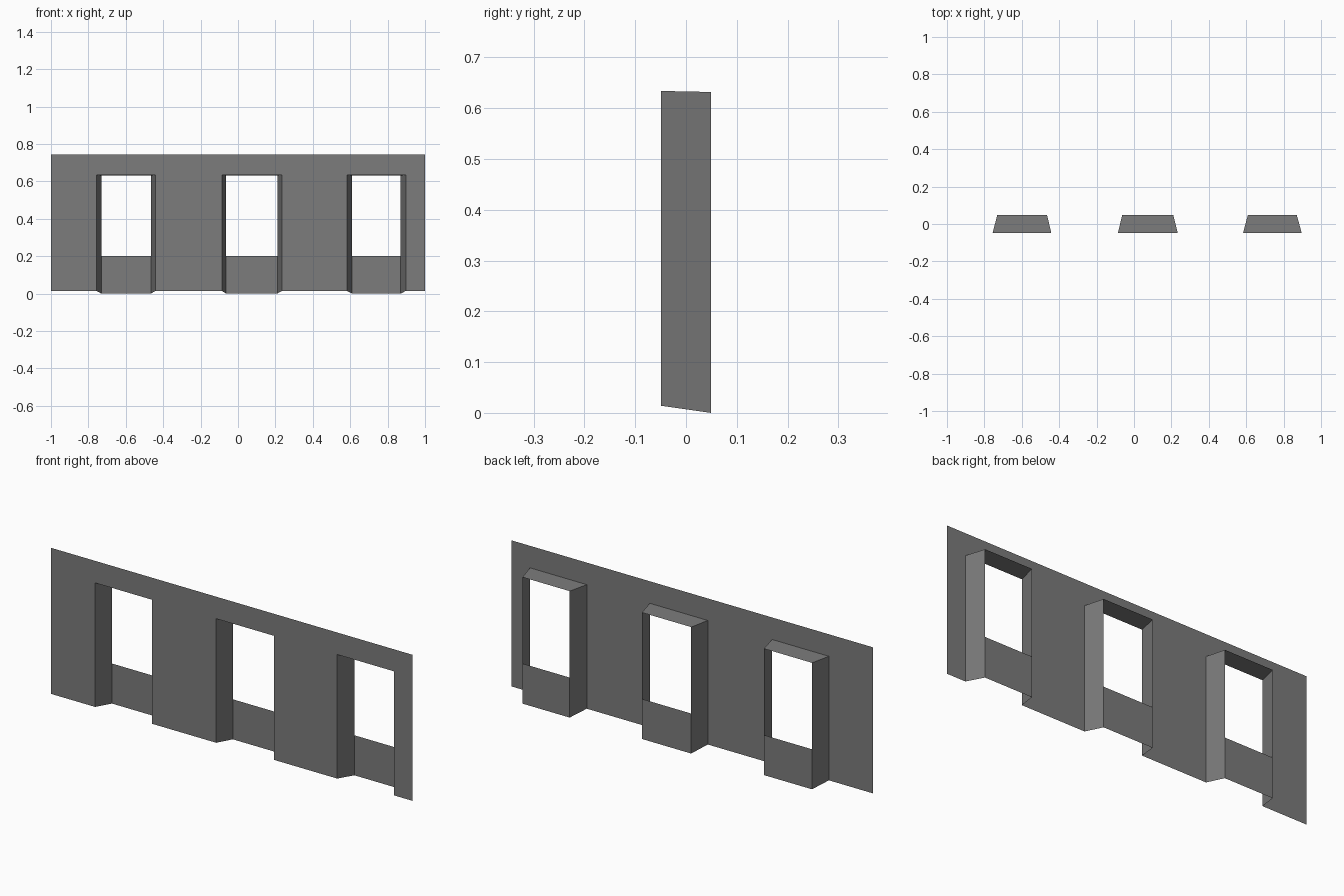
import bpy, bmesh

if "Cube" in bpy.data.objects:
    bpy.data.objects.remove(bpy.data.objects["Cube"])

Y_FRONT, Y_BACK = -0.049, 0.049
WALL_BOTTOM, WALL_TOP = 0.014, 0.744
HEAD_FRONT, HEAD_BACK = 0.634, 0.632
SILL = 0.2

# Each bay: front left/right x, back left/right x
BAYS = [(-0.756, -0.442, -0.731, -0.465),
        (-0.086, 0.234, -0.063, 0.21),
        (0.583, 0.897, 0.609, 0.87)]

# Dark grey for every part
grey = bpy.data.materials.new("dark_grey")
grey.diffuse_color = (0.2, 0.2, 0.2, 1)
grey.use_nodes = True
grey.node_tree.nodes["Principled BSDF"].inputs["Base Color"].default_value = grey.diffuse_color


def sheet(name, quads):
    bm = bmesh.new()
    for quad in quads:
        bm.faces.new([bm.verts.new(p) for p in quad])
    bmesh.ops.remove_doubles(bm, verts=bm.verts, dist=0.0001)
    mesh = bpy.data.meshes.new(name)
    bm.to_mesh(mesh)
    bm.free()
    mesh.materials.append(grey)
    obj = bpy.data.objects.new(name, mesh)
    bpy.context.collection.objects.link(obj)
    return obj


def upright(x0, x1, z0, z1, y):
    return [(x0, y, z0), (x1, y, z0), (x1, y, z1), (x0, y, z1)]


# Thin wall: piers between the bays with a continuous band above them
edges = [-1.0] + [x for bay in BAYS for x in bay[:2]] + [1.0]
wall = []
for i, (x0, x1) in enumerate(zip(edges, edges[1:])):
    wall.append(upright(x0, x1, HEAD_FRONT, WALL_TOP, Y_FRONT))
    if i % 2 == 0:
        wall.append(upright(x0, x1, WALL_BOTTOM, HEAD_FRONT, Y_FRONT))
sheet("wall", wall)

for n, (fl, fr, bl, br) in enumerate(BAYS, 1):
    # Splayed side jambs and soffit of the recess
    left = [(fl, Y_FRONT, WALL_BOTTOM), (fl, Y_FRONT, HEAD_FRONT),
            (bl, Y_BACK, HEAD_BACK), (bl, Y_BACK, 0)]
    right = [(fr, Y_FRONT, WALL_BOTTOM), (br, Y_BACK, 0),
             (br, Y_BACK, HEAD_BACK), (fr, Y_FRONT, HEAD_FRONT)]
    soffit = [(fl, Y_FRONT, HEAD_FRONT), (fr, Y_FRONT, HEAD_FRONT),
              (br, Y_BACK, HEAD_BACK), (bl, Y_BACK, HEAD_BACK)]
    sheet(f"window_reveal_{n}", [left, right, soffit])
    # Low panel below the window opening
    sheet(f"sill_panel_{n}", [upright(bl, br, 0, SILL, Y_BACK)])
